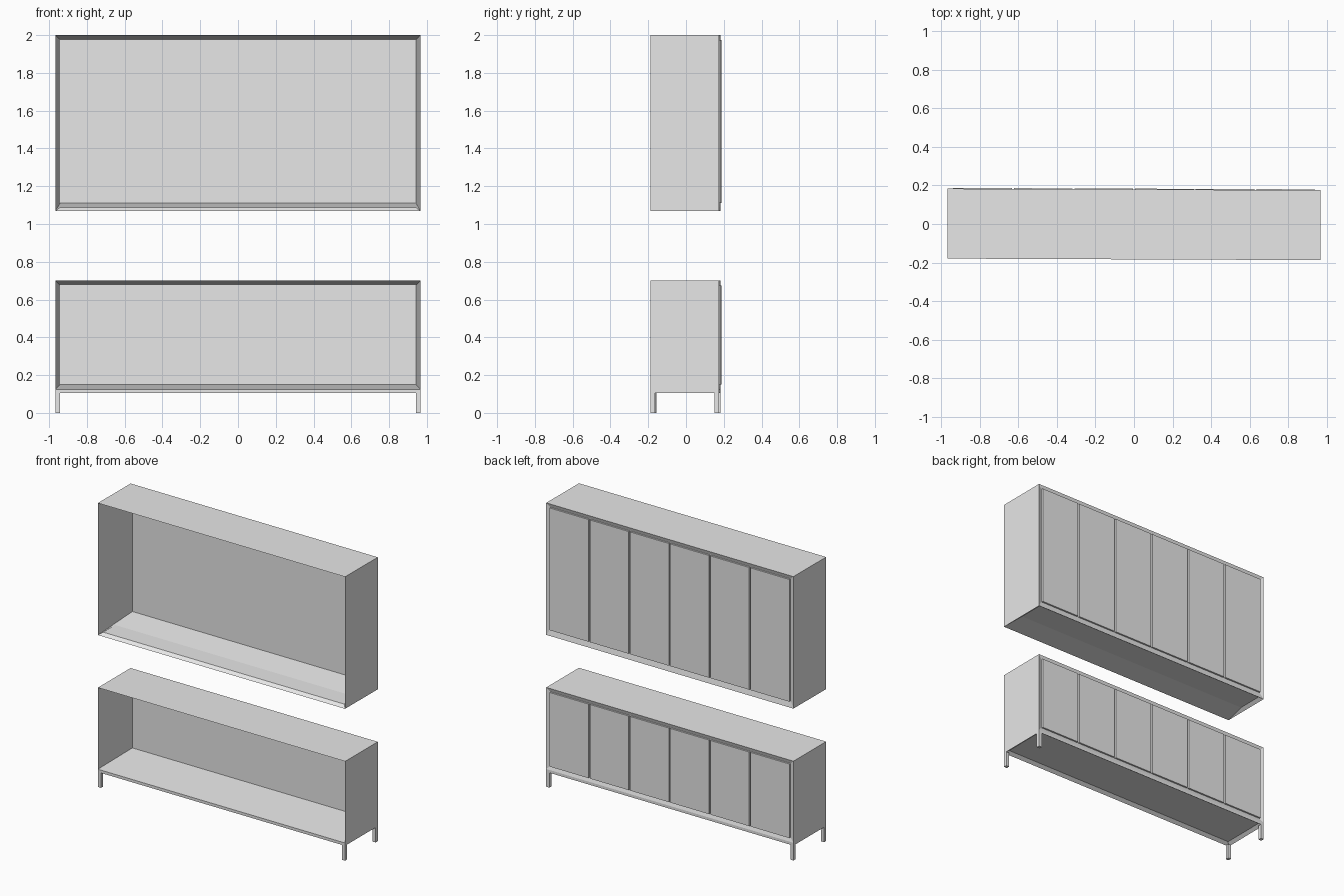
import bpy
import bmesh
from mathutils import Matrix, Vector

default = bpy.data.objects.get("Cube")
if default:
    bpy.data.objects.remove(default, do_unlink=True)

HALF_W = 0.966             # half width of the cabinets
FRONT, BACK = -0.183, 0.179
WALL = 0.024               # board and tube thickness
TURN = Matrix.Rotation(-0.004, 4, 'Z')

grey = bpy.data.materials.new("light_grey")
grey.use_nodes = True
grey.diffuse_color = (0.8, 0.8, 0.8, 1)
grey.node_tree.nodes["Principled BSDF"].inputs["Base Color"].default_value = (0.8, 0.8, 0.8, 1)


def box(name, low, high, recesses=()):
    """Box between two corners; each recess is (direction, depth, extra bottom rim)."""
    low, high = Vector(low), Vector(high)
    bm = bmesh.new()
    bmesh.ops.create_cube(bm, size=1)
    bmesh.ops.scale(bm, vec=high - low, verts=bm.verts)
    bmesh.ops.translate(bm, vec=(low + high) / 2, verts=bm.verts)
    for direction, depth, lift in recesses:
        d = Vector(direction)
        face = max(bm.faces, key=lambda f: f.calc_center_median().dot(d))
        bmesh.ops.inset_region(bm, faces=[face], thickness=WALL, use_even_offset=True)
        middle = face.calc_center_median().z
        for v in face.verts:
            if v.co.z < middle - 0.01:
                v.co.z += lift
            v.co -= d * depth
    bm.transform(TURN)
    bmesh.ops.recalc_face_normals(bm, faces=bm.faces)
    mesh = bpy.data.meshes.new(name)
    bm.to_mesh(mesh)
    bm.free()
    mesh.materials.append(grey)
    obj = bpy.data.objects.new(name, mesh)
    bpy.context.collection.objects.link(obj)
    return obj


def cabinet(name, bottom, top, rim, underside=()):
    """Open-fronted carcass with six slightly proud panels across the back."""
    box(name + "_carcass", (-HALF_W, FRONT, bottom), (HALF_W, BACK, top),
        [*underside,
         ((0, -1, 0), 0.348, rim),
         ((0, 1, 0), 0.008, rim)])
    inner = HALF_W - WALL
    pitch = 2 * inner / 6
    gap = 0.005
    for i in range(6):
        left = -inner + i * pitch
        box(f"{name}_back_panel_{i + 1}",
            (left + gap, BACK - 0.0085, bottom + WALL + rim + gap / 2),
            (left + pitch - gap, BACK + 0.004, top - WALL - gap / 2))


# Upper cabinet with a hollow underside
cabinet("upper_cabinet", 1.07, 2.0, 0.016, [((0, 0, -1), 0.018, 0)])

# Lower cabinet on its base frame
cabinet("lower_cabinet", 0.125, 0.7, 0)
box("base_frame", (-HALF_W, FRONT, 0.105), (HALF_W, BACK, 0.125),
    [((0, 0, -1), 0.018, 0)])

# Corner legs
for side, x in (("right", -HALF_W), ("left", HALF_W - WALL)):
    for end, y in (("front", FRONT), ("back", BACK - WALL)):
        box(f"{end}_{side}_leg", (x, y, 0), (x + WALL, y + WALL, 0.105))
